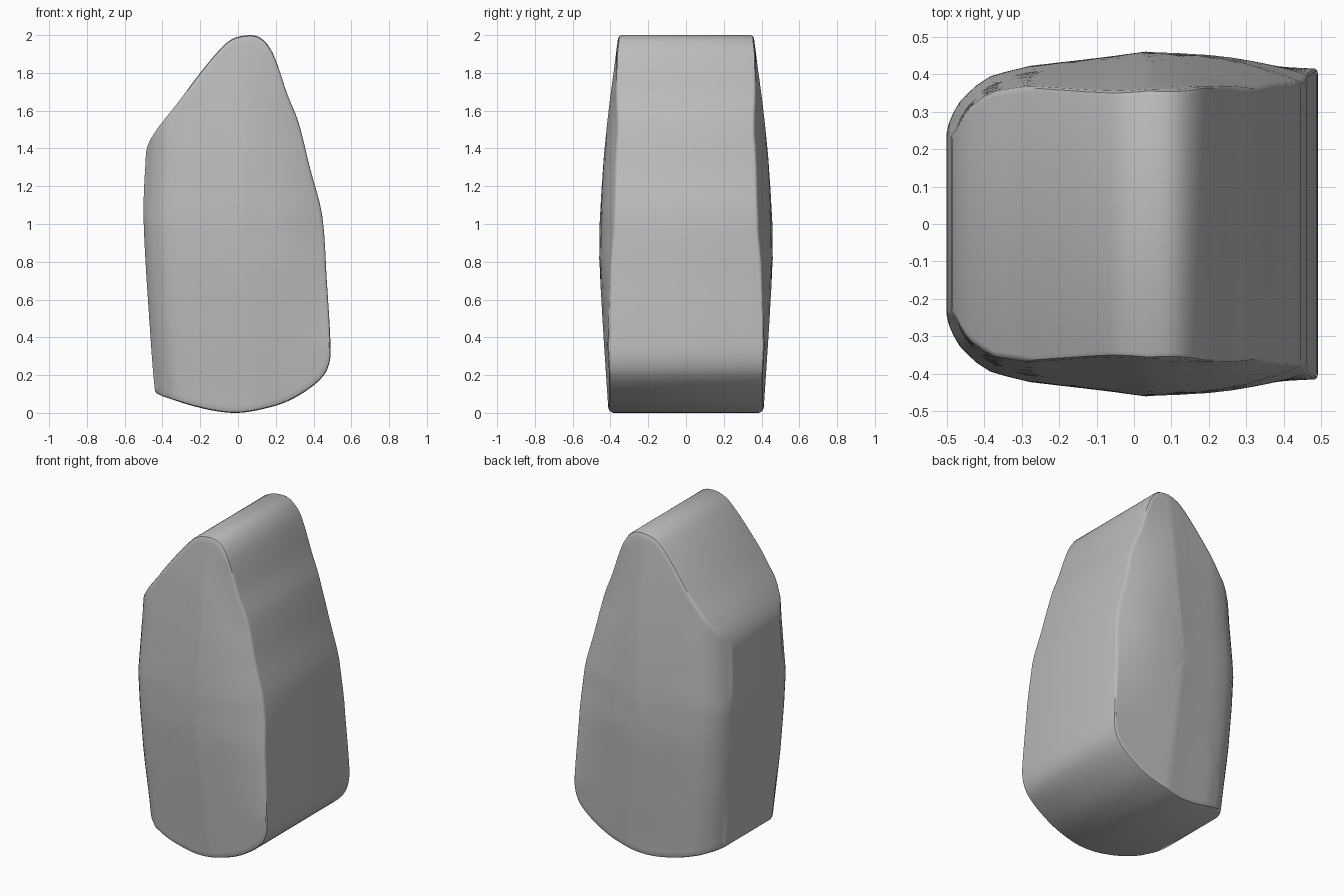
import bpy, bmesh, math
from mathutils import Vector

cube = bpy.data.objects.get("Cube")
if cube:
    bpy.data.objects.remove(cube, do_unlink=True)

# Front outline (x, z), clockwise from the peak
OUTLINE = [(.06, 2), (.12, 1.985), (.17, 1.93), (.21, 1.84), (.26, 1.69), (.32, 1.54),
           (.38, 1.3), (.445, 1.05), (.47, .7), (.49, .36), (.485, .27), (.455, .2),
           (.38, .13), (.26, .06), (.13, .02), (0, 0), (-.12, .01), (-.25, .04),
           (-.36, .075), (-.425, .1), (-.44, .12), (-.47, .5), (-.495, .9), (-.5, 1.1),
           (-.49, 1.32), (-.48, 1.41), (-.43, 1.5), (-.32, 1.64), (-.2, 1.8),
           (-.1, 1.92), (-.03, 1.98)]
# Half thickness by height, and its factor by distance from the narrow edge
THICK = [(0, .41), (.4, .437), (.8, .46), (1.05, .457), (1.4, .432), (1.7, .4), (2, .358)]
FALL = [(0, .56), (.02, .66), (.04, .73), (.1, .85), (.2, .915), (.4, .965), (.52, 1), (1, .95)]
NARROW = [(.1, -.43), (.5, -.47), (1, -.5), (1.4, -.48)]
WIDE = [(.3, .49), (1.05, .445), (1.54, .32), (1.84, .21), (2, .1)]
TAPER = [(.35, 0), (1, .06), (1.5, .05), (1.9, 0)]


def lookup(table, t):
    if t <= table[0][0]:
        return table[0][1]
    for (a, u), (b, v) in zip(table, table[1:]):
        if t <= b:
            return u + (v - u) * (t - a) / (b - a)
    return table[-1][1]


def half_width(x, z):
    w = lookup(THICK, z) * lookup(FALL, x - lookup(NARROW, z))
    near = max(0, 1 - max(0, lookup(WIDE, z) - x) / .3)
    return w - lookup(TAPER, z) * near ** 2


def smooth_loop(points, steps):
    pts = [Vector(p) for p in points]
    n = len(pts)
    tan = [(pts[(i + 1) % n] - pts[i - 1]).normalized() for i in range(n)]
    out = []
    for i in range(n):
        a, b = pts[i], pts[(i + 1) % n]
        length = (b - a).length
        for k in range(steps):
            t = k / steps
            out.append(a * (2*t**3 - 3*t**2 + 1) + b * (3*t**2 - 2*t**3)
                       + (tan[i] * (t**3 - 2*t**2 + t) + tan[(i + 1) % n] * (t**3 - t**2)) * length)
    return out


# Body: a domed front and back joined by a wall along the outline
loop = smooth_loop(OUTLINE, 4)
count = len(loop)
centre = Vector((0, .9))
bm = bmesh.new()


def ring(scale, side, inset=0):
    verts = []
    for p in loop:
        q = centre + (p - centre) * scale
        verts.append(bm.verts.new((q.x, side * (half_width(q.x, q.y) - inset), q.y)))
    return verts


def bridge(a, b):
    for i in range(count):
        j = (i + 1) % count
        bm.faces.new((a[i], a[j], b[j], b[i]))


rims = []
for side in (-1, 1):
    rings = [ring(1, side, .014), ring(.995, side, .004)]
    rings += [ring(s, side) for s in (.984, .96, .93, .89, .84, .77, .68, .56, .42, .26, .1)]
    for a, b in zip(rings, rings[1:]):
        bridge(a, b)
    tip = bm.verts.new((centre.x, side * half_width(*centre), centre.y))
    for i in range(count):
        bm.faces.new((rings[-1][i], rings[-1][(i + 1) % count], tip))
    rims.append(rings[0])
bridge(*rims)
bmesh.ops.recalc_face_normals(bm, faces=bm.faces)

mesh = bpy.data.meshes.new("body")
bm.to_mesh(mesh)
bm.free()
body = bpy.data.objects.new("body", mesh)
bpy.context.collection.objects.link(body)

grey = bpy.data.materials.new("plain grey")
grey.use_nodes = True
colour = (.5, .5, .5, 1)
grey.diffuse_color = colour
grey.node_tree.nodes["Principled BSDF"].inputs["Base Color"].default_value = colour
mesh.materials.append(grey)

bpy.ops.object.select_all(action='DESELECT')
body.select_set(True)
bpy.context.view_layer.objects.active = body
bpy.ops.object.shade_smooth_by_angle(angle=math.radians(35))
